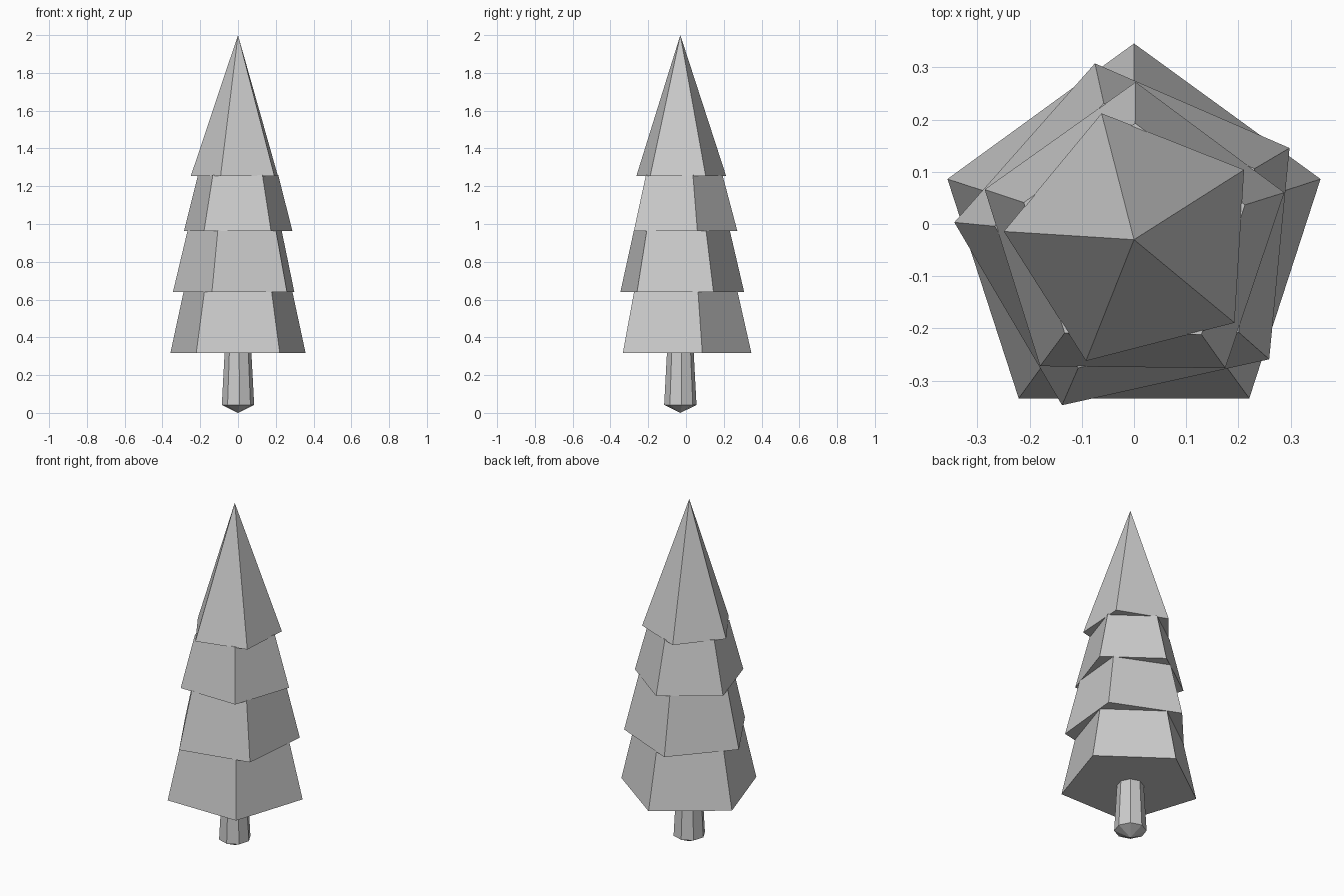
import bpy
import bmesh
from math import cos, sin, radians, tau

cube = bpy.data.objects.get("Cube")
if cube:
    bpy.data.objects.remove(cube, do_unlink=True)

AXIS_Y = -0.03

grey = bpy.data.materials.new("plain grey")
grey.use_nodes = True
colour = (0.6, 0.6, 0.6, 1)
grey.diffuse_color = colour
grey.node_tree.nodes["Principled BSDF"].inputs["Base Color"].default_value = colour


def lathe(name, sides, start, profile):
    """Faceted solid from (radius, z) rings; a zero radius makes a point."""
    bm = bmesh.new()
    rings = []
    for radius, z in profile:
        count = sides if radius else 1
        angles = [radians(start) + tau * i / sides for i in range(count)]
        rings.append([bm.verts.new((radius * cos(a), AXIS_Y + radius * sin(a), z))
                      for a in angles])
    for low, high in zip(rings, rings[1:]):
        for i in range(sides):
            j = (i + 1) % sides
            corners = [low[i % len(low)], low[j % len(low)],
                       high[j % len(high)], high[i % len(high)]]
            bm.faces.new(list(dict.fromkeys(corners)))
    for ring in (rings[0], rings[-1]):
        if len(ring) > 1:
            bm.faces.new(ring)
    bmesh.ops.recalc_face_normals(bm, faces=bm.faces)
    mesh = bpy.data.meshes.new(name)
    bm.to_mesh(mesh)
    bm.free()
    mesh.materials.append(grey)
    obj = bpy.data.objects.new(name, mesh)
    bpy.context.collection.objects.link(obj)
    return obj


# Trunk with a blunt pointed foot
lathe("trunk", 8, 5, [(0, 0), (0.086, 0.042), (0.07, 0.34)])

# Foliage tiers: name, twist, base radius, base height, top radius, top height
tiers = [
    ("foliage_bottom", 90, 0.376, 0.318, 0.302, 0.645),
    ("foliage_lower", 102.5, 0.346, 0.64, 0.268, 0.966),
    ("foliage_upper", 89.4, 0.302, 0.962, 0.223, 1.26),
    ("foliage_top", 104.4, 0.25, 1.255, 0, 2.0),
]
for name, twist, base, low, top, high in tiers:
    lathe(name, 5, twist, [(base, low), (top, high)])
